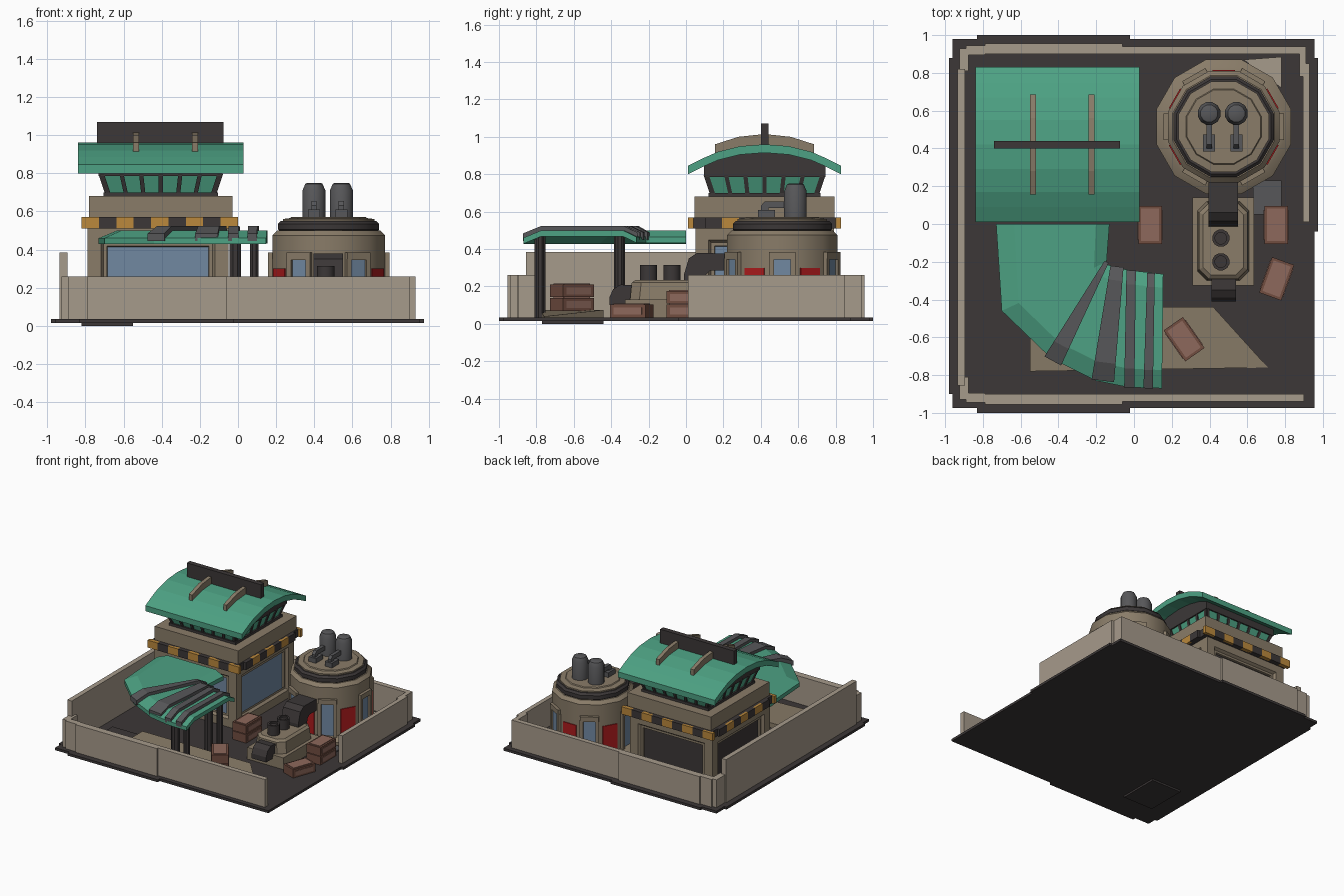
import bpy, bmesh
from math import sin, cos, pi, radians
from mathutils import Vector

if "Cube" in bpy.data.objects:
    bpy.data.objects.remove(bpy.data.objects["Cube"])


def mat(name, r, g, b):
    m = bpy.data.materials.new(name)
    m.diffuse_color = ((r / 255) ** 2.2, (g / 255) ** 2.2, (b / 255) ** 2.2, 1)
    m.use_nodes = True
    m.node_tree.nodes["Principled BSDF"].inputs["Base Color"].default_value = m.diffuse_color
    return m


WALL, TAN = mat("wall_stone", 165, 153, 138), mat("tan", 136, 123, 104)
DARK, STEEL = mat("dark", 62, 58, 58), mat("steel", 88, 88, 90)
GREEN, BLUE = mat("green", 78, 160, 130), mat("blue_glass", 112, 135, 160)
RED, YELLOW = mat("red", 170, 32, 34), mat("yellow", 185, 135, 62)
BROWN, LID = mat("brown", 112, 78, 66), mat("crate_lid", 140, 104, 92)


def loft(name, rings, m, loc=(0, 0, 0), rot=0, smooth=False):
    """Join equal-length closed rings of points and cap both ends."""
    bm = bmesh.new()
    vs = [[bm.verts.new(p) for p in r] for r in rings]
    n = len(vs[0])
    for a, b in zip(vs, vs[1:]):
        for i in range(n):
            j = (i + 1) % n
            bm.faces.new((a[i], a[j], b[j], b[i]))
    bm.faces.new(vs[0][::-1])
    bm.faces.new(vs[-1])
    bmesh.ops.recalc_face_normals(bm, faces=bm.faces)
    me = bpy.data.meshes.new(name)
    bm.to_mesh(me)
    bm.free()
    ob = bpy.data.objects.new(name, me)
    bpy.context.collection.objects.link(ob)
    me.materials.append(m)
    ob.location, ob.rotation_euler = loc, (0, 0, rot)
    if smooth:
        bpy.ops.object.select_all(action='DESELECT')
        ob.select_set(True)
        bpy.context.view_layer.objects.active = ob
        bpy.ops.object.shade_smooth_by_angle(angle=radians(35))
    return ob


def rect(x0, x1, y0, y1, z):
    return [(x0, y0, z), (x1, y0, z), (x1, y1, z), (x0, y1, z)]


def box(name, x0, x1, y0, y1, z0, z1, m, **k):
    return loft(name, [rect(x0, x1, y0, y1, z0), rect(x0, x1, y0, y1, z1)], m, **k)


def lathe(name, cx, cy, prof, n, m):
    """Stack of n-sided rings; radii are measured to the flats."""
    return loft(name, [[(r / cos(pi / n) * cos((2 * i + 1) * pi / n), r / cos(pi / n) * sin((2 * i + 1) * pi / n), z)
                        for i in range(n)] for r, z in prof], m, loc=(cx, cy, 0), smooth=True)


def prism_x(name, x0, x1, yz, m):
    return loft(name, [[(x, y, z) for y, z in yz] for x in (x0, x1)], m)


def slab(name, pts, z0, z1, m):
    return loft(name, [[(x, y, z) for x, y in pts] for z in (z0, z1)], m)


# Ground plate with stepped edges
box("base_plate", -.96, .955, -.975, .98, .015, .035, DARK)
for s in (-1, 1):
    box("base_edge_tab", -.83, -.02, s * .985 - .015, s * .985 + .015, .015, .035, DARK)
box("base_left_tab", -.98, -.95, -.9, .88, .015, .035, DARK)
box("base_right_tab", .95, .975, -.04, .88, .015, .035, DARK)
box("sunken_pad", -.82, -.55, -.77, -.44, 0, .04, DARK)
loft("ramp_pad", [[(-.55, -.78, z), (.71, -.76, .04 if z > .03 else z), (.42, -.44, z), (-.55, -.44, z)]
                  for z in (.03, .075)], TAN)
slab("rear_floor_patch", [(.58, .87), (.78, .885), (.78, .72)], .03, .045, WALL)
box("side_floor_patch", .63, .78, .05, .23, .03, .045, STEEL)

# Perimeter walls
for s in (-1, 1):
    for nm, x0, x1, a, b in (("wall_thick", -.79, -.06, .9, .955), ("wall_thin", -.06, .9, .9, .94),
                             ("wall_end", -.89, -.79, .895, .945)):
        box(nm, x0, x1, min(s * a, s * b), max(s * a, s * b), .03, .26, WALL)
    box("corner_pillar", -.925, -.875, min(s * .81, s * .93), max(s * .81, s * .93), .03, .26, WALL)
box("tall_left_wall", -.935, -.895, -.855, .82, .03, .385, WALL)
box("right_wall", .895, .93, .01, .85, .03, .26, WALL)
box("right_wall_corner", .875, .91, .78, .94, .03, .26, WALL)

# Main building with recessed windows
body = box("building_body", -.79, -.05, .05, .79, .03, .52, TAN)
for m in (BLUE, DARK):
    body.data.materials.append(m)
bm = bmesh.new()
bm.from_mesh(body.data)
bm.faces.ensure_lookup_table()
sides = [f for f in bm.faces if abs(f.normal.z) < .5]
bmesh.ops.inset_individual(bm, faces=sides, thickness=.10)
bmesh.ops.inset_individual(bm, faces=sides, thickness=.02, depth=-.02)
bmesh.ops.inset_individual(bm, faces=sides, thickness=.025)
bmesh.ops.inset_individual(bm, faces=sides, thickness=.004, depth=-.015)
for f in sides:
    f.material_index = 1 if f.normal.y < -.5 or f.normal.x > .5 else 2
    for v in f.verts:
        if v.co.z < .2:
            v.co.z = .06
bm.to_mesh(body.data)
bm.free()
box("building_upper", -.78, -.03, .045, .795, .55, .68, TAN)

# Hazard band of alternating blocks
N, L = 9, .82 / 9
box("band_core", -.80, -.02, .03, .81, .51, .57, DARK)
for i in range(N):
    m = DARK if i % 2 else YELLOW
    for a in (.01, .80):
        box("band_block", -.82 + i * L, -.82 + (i + 1) * L, a, a + .03, .51, .57, m)
    if 0 < i < N - 1:
        for a in (-.82, -.03):
            box("band_block", a, a + .03, .01 + i * L, .01 + (i + 1) * L, .51, .57, m)

# Flared glass cabin, mullions and dark gable
CX, CY = -.405, .42
box("cabin_sill", CX - .3, CX + .3, CY - .3, CY + .3, .67, .70, DARK)
sq = lambda h, z: rect(CX - h, CX + h, CY - h, CY + h, z)
loft("cabin_glass", [sq(.283, .69), sq(.318, .795)], GREEN)
for q in range(4):
    for i in range(7):
        t, w = -1 + i / 3, .011
        loft("mullion", [[(a * (h - .01) - w, -h - .008, z), (a * (h - .01) + w, -h - .008, z),
                          (a * (h - .01) + w, -h + .02, z), (a * (h - .01) - w, -h + .02, z)]
                         for a, h, z in ((t, .283, .69), (t, .318, .795))], DARK, loc=(CX, CY, 0), rot=q * pi / 2)
prism_x("cabin_gable", CX - .325, CX + .325,
        [(.095, .785), (.095, .85), (.17, .89), (.29, .92), (.55, .92), (.67, .89), (.745, .85), (.745, .785)], DARK)

# Curved roof, ribs and ridge fin
arc = [(.01, .845), (.09, .885), (.17, .92), (.29, .95), (.42, .96), (.55, .95), (.67, .92), (.75, .885), (.83, .845)]
prism_x("roof", -.84, .03, arc + [(y, z - .045) for y, z in arc[::-1]], GREEN)
for x in (-.535, -.225):
    prism_x("roof_rib", x - .015, x + .015,
            [(.155, .90), (.155, .96), (.28, 1.0), (.42, 1.015), (.56, 1.0), (.685, .96), (.685, .90), (.42, .93)], TAN)
box("ridge_fin", -.74, -.075, .40, .44, .93, 1.07, DARK)

# Round tower, 12 sided
TX, TY = .475, .515
lathe("tower_body", TX, TY, [(.355, .03), (.355, .06), (.315, .085), (.295, .09), (.295, .475), (.27, .5)], 12, TAN)
lathe("tower_ring", TX, TY, [(.25, .49), (.265, .505), (.265, .535), (.25, .55)], 12, DARK)
lathe("tower_cap", TX, TY, [(.24, .54), (.24, .56), (.20, .565), (.195, .572)], 12, TAN)
for k in range(12):
    kw = dict(loc=(TX, TY, 0), rot=k * pi / 6)
    if k % 2:
        box("tower_red_panel", .28, .301, -.06, .06, .08, .30, RED, **kw)
    else:
        box("tower_window", .28, .303, -.045, .045, .08, .345, BLUE, **kw)
        box("tower_lintel", .28, .318, -.07, .07, .345, .385, TAN, **kw)
        for s in (-1, 1):
            box("tower_pilaster", .28, .318, s * .058 - .013, s * .058 + .013, .06, .35, TAN, **kw)
for x in (.398, .542):
    lathe("tower_chimney", x, .585, [(.06, .56), (.06, .71), (.045, .745), (.035, .75)], 12, STEEL)
    prism_x("chimney_pipe", x - .014, x + .014,
            [(.40, .57), (.40, .63), (.42, .655), (.56, .655), (.56, .62), (.44, .62), (.44, .57)], STEEL)
    box("pipe_foot", x - .032, x + .032, .385, .475, .56, .61, STEEL)

# Generator between tower and yard
ch = lambda x0, x1, y0, y1, c, z: [(x0 + c, y0, z), (x1 - c, y0, z), (x1, y0 + c, z), (x1, y1 - c, z),
                                   (x1 - c, y1, z), (x0 + c, y1, z), (x0, y1 - c, z), (x0, y0 + c, z)]
box("generator_base", .31, .635, -.325, .14, .03, .13, TAN)
loft("generator_top", [ch(.335, .61, -.30, .12, .05, .12), ch(.345, .60, -.29, .11, .05, .22),
                       ch(.365, .58, -.27, .09, .04, .235)], TAN)
for y in (-.075, -.2):
    lathe("generator_stack", .46, y, [(.045, .22), (.045, .315), (.03, .315), (.03, .30)], 12, DARK)
prism_x("tower_duct", .395, .55, [(.24, .285), (.24, .375), (.06, .38), (.015, .35), (-.012, .26), (-.012, .21),
                                 (.10, .21), (.105, .26), (.13, .285)], DARK)
prism_x("front_duct", .41, .54, [(-.26, .135), (-.26, .205), (-.35, .21), (-.39, .185), (-.41, .14), (-.41, .1),
                                (-.33, .1), (-.32, .13)], DARK)

# Sweeping canopy: sections run from inner edge to outer edge
def section(a, b, up=0, th=.032):
    top = [(t, z + up) for t, z in ((0, .465), (.12, .50), (.84, .50), (1, .46))]
    return [tuple(Vector(a).lerp(Vector(b), t)) + (z,) for t, z in top + [(t, z - th) for t, z in top[::-1]]]


inner = [(-.13, 0), (-.145, -.20), (-.14, -.215), (-.10, -.23), (-.02, -.245), (.155, -.265)]
outer = [(-.73, 0), (-.70, -.46), (-.44, -.71), (-.20, -.83), (-.03, -.865), (.148, -.87)]
loft("canopy", [section(a, b) for a, b in zip(inner, outer)], GREEN)
for a, b, wa, wb in (((-.145, -.20), (-.43, -.725), .012, .05), ((-.09, -.225), (-.165, -.83), .035, .06),
                     ((-.015, -.245), (-.025, -.865), .025, .027), ((.09, -.26), (.075, -.87), .02, .025)):
    d = (Vector(b) - Vector(a)).normalized()
    p = Vector((-d.y, d.x))
    loft("canopy_rib", [section(Vector(a) + p * wa * s, Vector(b) + p * wb * s, .024, .04) for s in (-1, 1)], STEEL)
for x, r in ((-.015, .03), (.085, .022)):
    for y in (-.78, -.355):
        lathe("canopy_post", x, y, [(r, .03), (r, .475)], 8, DARK)

# Crates: position, turn, floor height, stack count
for x, y, a, z0, n in ((.085, -.005, 0, .035, 2), (.752, -.005, 0, .035, 2),
                       (.755, -.29, -20, .035, 1), (.265, -.61, 35, .07, 2)):
    for i in range(n):
        z, kw = z0 + i * .073, dict(loc=(x, y, 0), rot=radians(a))
        box("crate", -.062, .062, -.10, .10, z, z + .068, BROWN, **kw)
        box("crate_lid", -.048, .048, -.086, .086, z + .06, z + .073, LID, **kw)
        for s in (-1, 1):
            box("crate_panel", s * .063 - .003, s * .063 + .003, -.08, .08, z + .015, z + .052, LID, **kw)
